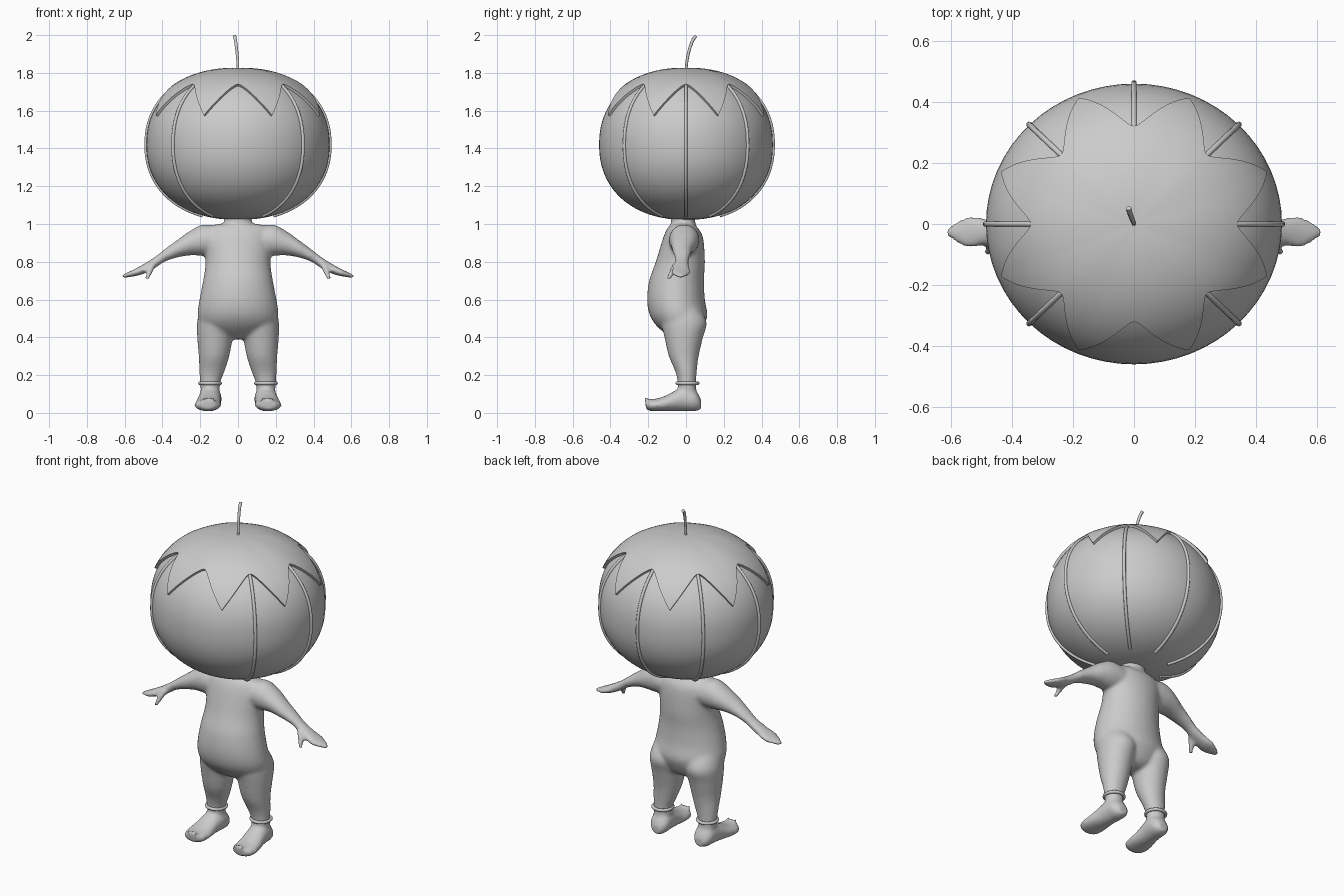
import bpy, bmesh, math
from mathutils import Vector

if "Cube" in bpy.data.objects:
    bpy.data.objects.remove(bpy.data.objects["Cube"], do_unlink=True)

grey = bpy.data.materials.new("plain grey")
grey.use_nodes = True
grey.diffuse_color = (0.6, 0.6, 0.6, 1)
grey.node_tree.nodes["Principled BSDF"].inputs["Base Color"].default_value = (0.6, 0.6, 0.6, 1)


def finish(name, bm):
    """Turn a bmesh into a smooth, coloured object."""
    bmesh.ops.recalc_face_normals(bm, faces=bm.faces)
    mesh = bpy.data.meshes.new(name)
    bm.to_mesh(mesh)
    bm.free()
    mesh.materials.append(grey)
    mesh.shade_smooth()
    obj = bpy.data.objects.new(name, mesh)
    bpy.context.collection.objects.link(obj)
    return obj


def skin(bm, rows):
    """Bridge closed rings of points and cap both ends."""
    rings = [[bm.verts.new(p) for p in row] for row in rows]
    n = len(rings[0])
    for a, b in zip(rings, rings[1:]):
        for i in range(n):
            j = (i + 1) % n
            bm.faces.new((a[i], a[j], b[j], b[i]))
    bm.faces.new(rings[0])
    bm.faces.new(rings[-1])


def spline(sections, steps=4):
    """Catmull-Rom resampling of cross-section values."""
    s = [Vector(v) for v in sections]
    out = []
    for i in range(len(s) - 1):
        p0, p1, p2, p3 = s[max(i - 1, 0)], s[i], s[i + 1], s[min(i + 2, len(s) - 1)]
        for k in range(steps):
            t = k / steps
            out.append(p1 + (p2 - p0) * (t / 2)
                       + (p0 * 2 - p1 * 5 + p2 * 4 - p3) * (t * t / 2)
                       + (p1 * 3 - p0 - p2 * 3 + p3) * (t ** 3 / 2))
    return out + [s[-1]]


def loft(bm, axis, sections, side=1):
    """Sections are (place on axis, centre u, centre v, radius u, radius v)."""
    rows = []
    for place, cu, cv, ru, rv in spline(sections):
        row = []
        for i in range(32):
            a = math.tau * i / 32
            uv = [cu + ru * math.cos(a), cv + rv * math.sin(a)]
            uv.insert(axis, place)
            row.append((uv[0] * side, uv[1], uv[2]))
        rows.append(row)
    skin(bm, rows)


X, Y, Z = range(3)

# Body: torso, neck and limbs fused into one soft skin
bm = bmesh.new()
loft(bm, Z, [(1.0, 0, -.02, .10, .05), (.985, 0, -.018, .16, .075), (.93, 0, -.015, .18, .105),
             (.8, 0, -.03, .172, .13), (.7, 0, -.05, .185, .145), (.6, 0, -.053, .204, .153),
             (.52, 0, -.04, .214, .153), (.46, 0, -.03, .195, .125), (.41, 0, -.015, .12, .08),
             (.39, 0, -.01, .05, .04)])
loft(bm, Z, [(.94, 0, -.015, .08, .07), (1.0, 0, -.015, .073, .065), (1.06, 0, -.015, .073, .065)])

arm = [(.08, -.01, .91, .08, .07), (.18, -.01, .915, .08, .083), (.25, -.012, .9, .07, .066),
       (.32, -.02, .87, .055, .047), (.39, -.02, .832, .042, .033), (.44, -.022, .796, .037, .03),
       (.5, -.025, .762, .046, .026), (.54, -.027, .745, .053, .02), (.58, -.027, .732, .037, .014),
       (.615, -.027, .722, .012, .009)]
thumb = [(.79, .45, -.045, .022, .025), (.75, .467, -.07, .018, .02), (.705, .482, -.095, .011, .012)]
leg = [(.56, .11, -.03, .09, .1), (.48, .117, -.01, .1, .12), (.4, .122, -.012, .094, .102),
       (.3, .127, -.012, .081, .079), (.22, .138, 0, .067, .057), (.16, .147, .005, .054, .049),
       (.06, .147, .01, .046, .046)]
foot = [(.08, .142, .045, .03, .027), (.05, .145, .065, .055, .056), (0, .147, .075, .06, .066),
        (-.05, .152, .066, .061, .057), (-.1, .157, .052, .067, .043), (-.15, .16, .043, .071, .034),
        (-.19, .16, .041, .063, .031), (-.213, .16, .043, .042, .022)]
for side in (1, -1):
    loft(bm, X, arm, side)
    loft(bm, Z, thumb, side)
    loft(bm, Z, leg, side)
    loft(bm, Y, foot, side)
    # Upturned toe tips
    for x in (.13, .155, .18):
        loft(bm, Z, [(.035, x, -.195, .014, .018), (.06, x, -.205, .012, .014),
                     (.08, x, -.214, .007, .008)], side)
body = finish("body", bm)
remesh = body.modifiers.new("fuse", 'REMESH')
remesh.mode = 'VOXEL'
remesh.voxel_size = .01
remesh.use_smooth_shade = True
relax = body.modifiers.new("relax", 'SMOOTH')
relax.factor = .5
relax.iterations = 8

# Head: rounded, slightly squared gourd shape
CENTRE, HEIGHT, POWER = 1.42, .398, 2.2


def head_point(phi, lat, lift=0):
    r = max(math.cos(lat), 0) ** (2 / POWER)
    z = math.copysign(abs(math.sin(lat)) ** (2 / POWER), lat)
    return ((.485 + lift) * r * math.cos(phi), (.46 + lift) * r * math.sin(phi),
            CENTRE + (HEIGHT + lift) * z)


def lat_at(z):
    d = (z - CENTRE) / HEIGHT
    return math.copysign(math.asin(abs(d) ** (POWER / 2)), d)


bm = bmesh.new()
skin(bm, [[head_point(math.tau * i / 64, math.radians(lat)) for i in range(64)]
          for lat in range(-88, 89, 4)])
finish("head", bm)

# Leaf cap: eight sharp points with rounded arches between them
SEGMENTS = 192


def cap_edge(i):
    t = abs((i / SEGMENTS * 8 + .5) % 1 - .5) * 2
    return lat_at(1.73 - .16 * t ** 1.6)


rows = []
for k in range(1, 25):
    f = k / 24
    rows.append([head_point(math.tau * i / SEGMENTS,
                            math.pi / 2 + (cap_edge(i) - math.pi / 2) * f,
                            .009 + .005 * f) for i in range(SEGMENTS)])
rows.append([head_point(math.tau * i / SEGMENTS, cap_edge(i), -.01) for i in range(SEGMENTS)])
bm = bmesh.new()
skin(bm, rows)
cap = finish("leaf_cap", bm)
bpy.context.view_layer.objects.active = cap
cap.select_set(True)
bpy.ops.object.shade_smooth_by_angle(angle=math.radians(40))
cap.select_set(False)


def tube(name, points, radius, tip=1):
    """Round tube through points, tapering toward its tip."""
    curve = bpy.data.curves.new(name, 'CURVE')
    curve.dimensions = '3D'
    curve.bevel_depth = radius
    curve.bevel_resolution = 3
    curve.use_fill_caps = True
    line = curve.splines.new('POLY')
    line.points.add(len(points) - 1)
    for i, (p, q) in enumerate(zip(line.points, points)):
        p.co = (*q, 1)
        p.radius = 1 + (tip - 1) * i / (len(points) - 1)
    line.use_smooth = True
    curve.materials.append(grey)
    obj = bpy.data.objects.new(name, curve)
    bpy.context.collection.objects.link(obj)


# Ribs down the head, with the face left clear
top, bottom = lat_at(1.74), lat_at(1.045)
for k in range(8):
    if k != 6:
        tube(f"head_rib_{k}", [head_point(math.tau * k / 8, top + (bottom - top) * i / 32, .002)
                               for i in range(33)], .009)

# Curved stem
tube("stem", [tuple(p) for p in spline([(0, 0, 1.81), (-.002, .006, 1.87), (-.008, .02, 1.93),
                                        (-.014, .037, 1.975), (-.018, .052, 1.995)])], .007, 1.3)

# Ankle rings
for side, label in ((1, "left"), (-1, "right")):
    bpy.ops.mesh.primitive_torus_add(location=(.148 * side, .008, .157), major_radius=.054,
                                     minor_radius=.009, major_segments=40, minor_segments=12)
    ring = bpy.context.object
    ring.name = f"{label}_ankle_ring"
    ring.data.materials.append(grey)
    ring.data.shade_smooth()
